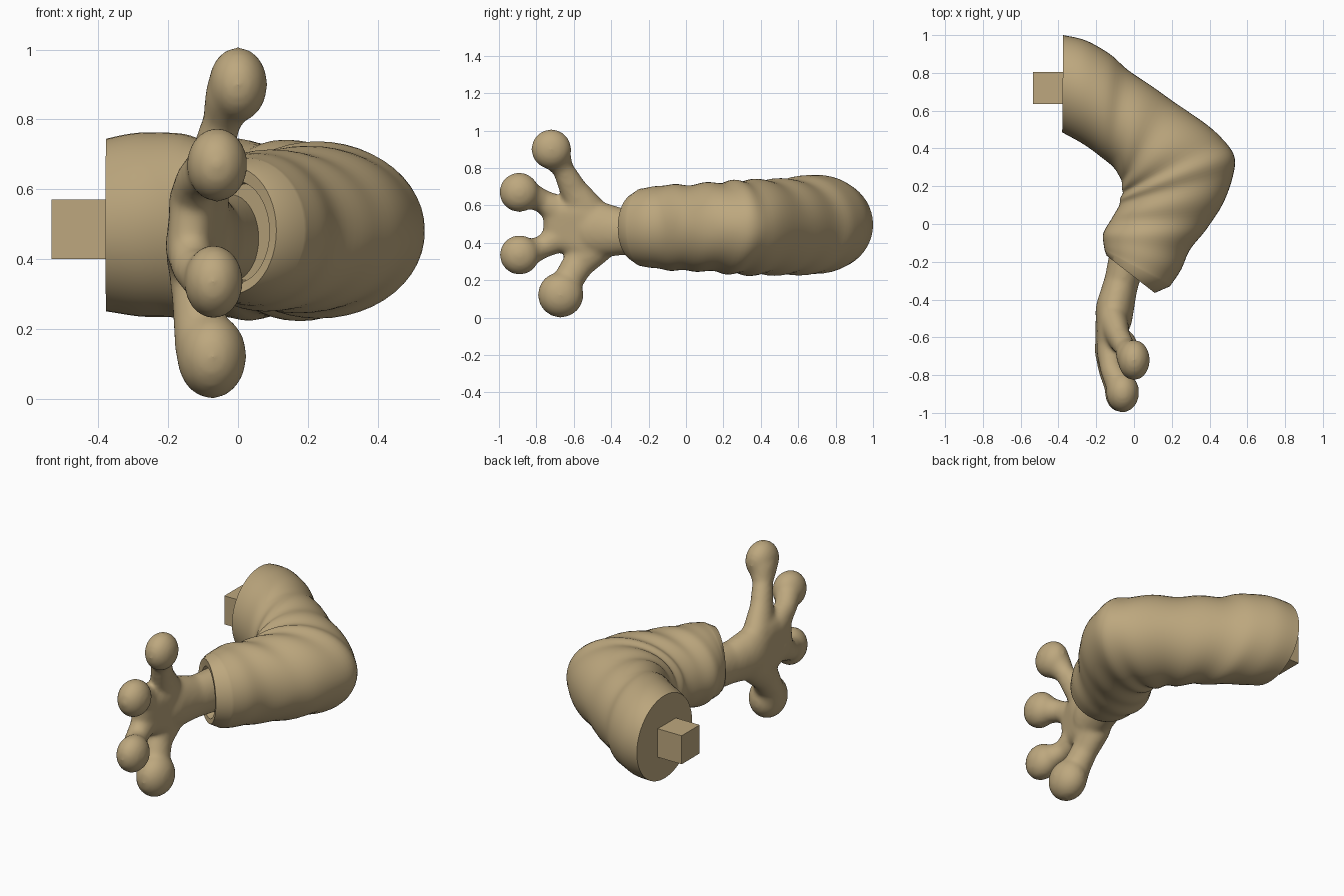
import bpy, bmesh, math
from mathutils import Vector

cube = bpy.data.objects.get("Cube")
if cube:
    bpy.data.objects.remove(cube, do_unlink=True)

tan = bpy.data.materials.new("warm_tan")
tan.use_nodes = True
COLOR = (0.51, 0.39, 0.21, 1)
tan.diffuse_color = COLOR
tan.node_tree.nodes["Principled BSDF"].inputs["Base Color"].default_value = COLOR


def make_object(name, bm, smooth_angle=None):
    bmesh.ops.recalc_face_normals(bm, faces=bm.faces[:])
    mesh = bpy.data.meshes.new(name)
    bm.to_mesh(mesh)
    bm.free()
    mesh.materials.append(tan)
    obj = bpy.data.objects.new(name, mesh)
    bpy.context.collection.objects.link(obj)
    bpy.ops.object.select_all(action='DESELECT')
    obj.select_set(True)
    bpy.context.view_layer.objects.active = obj
    if smooth_angle:
        bpy.ops.object.shade_smooth_by_angle(angle=math.radians(smooth_angle))
    return obj


def catmull(a, b, c, d, t):
    return 0.5 * (2 * b + (c - a) * t + (2 * a - 5 * b + 4 * c - d) * t * t
                  + (3 * b - a - 3 * c + d) * t ** 3)


# Sleeve: rings given by outer edge x, y, inner edge x, y, bottom z, top z
RINGS = [
    (-.375, 1.0, -.38, .485, .25, .745),
    (-.25, .97, -.28, .43, .235, .765),
    (-.13, .90, -.18, .36, .23, .755),
    (-.03, .815, -.11, .30, .23, .74),
    (.12, .71, -.07, .24, .23, .74),
    (.28, .60, -.065, .20, .23, .735),
    (.45, .47, -.06, .17, .23, .735),
    (.525, .37, -.07, .14, .235, .73),
    (.525, .25, -.08, .10, .24, .725),
    (.465, .10, -.11, .04, .25, .715),
    (.39, -.02, -.15, -.02, .25, .71),
    (.30, -.13, -.165, -.07, .255, .71),
    (.25, -.24, -.16, -.11, .265, .70),
    (.19, -.33, -.155, -.14, .275, .69),
]
RIM = [(.11, -.365, -.145, -.168, .30, .665),
       (.09, -.345, -.11, -.19, .33, .625),
       (.11, -.25, -.07, -.10, .34, .615)]
SIDES, STEPS = 48, 5
rows = [Vector(r) for r in RINGS]
fine = []
for i in range(len(rows) - 1):
    ctrl = [rows[min(max(i + k, 0), len(rows) - 1)] for k in (-1, 0, 1, 2)]
    for s in range(STEPS):
        fine.append((i + s / STEPS, catmull(*ctrl, s / STEPS)))
fine.append((len(rows) - 1, rows[-1]))
fine += [(len(rows) - 1, Vector(r)) for r in RIM]

bm = bmesh.new()
loops = []
for t, (ox, oy, ix, iy, z0, z1) in fine:
    center = Vector(((ox + ix) / 2, (oy + iy) / 2, (z0 + z1) / 2))
    side = Vector(((ox - ix) / 2, (oy - iy) / 2, 0))
    up = Vector((0, 0, (z1 - z0) / 2))
    fade = math.sin(math.pi * min(t / 13, 1))
    ring = []
    for k in range(SIDES):
        a = math.tau * k / SIDES
        # soft cloth folds, strongest on the top and bottom
        fold = 1 + fade * (.008 + .022 * abs(math.sin(a))) * math.sin(
            t * math.tau / 1.7 + 0.8 * math.sin(a))
        ring.append(bm.verts.new(center + (side * math.cos(a) + up * math.sin(a)) * fold))
    loops.append(ring)
for a, b in zip(loops, loops[1:]):
    for k in range(SIDES):
        n = (k + 1) % SIDES
        bm.faces.new((a[k], a[n], b[n], b[k]))
bm.faces.new(loops[0])
bm.faces.new(loops[-1])
make_object("sleeve", bm, 50)

# Square peg on the shoulder
bm = bmesh.new()
bmesh.ops.create_cube(bm, size=1)
for v in bm.verts:
    v.co = Vector((-.4325 + v.co.x * .205, .72 + v.co.y * .17, .485 + v.co.z * .17))
make_object("shoulder_peg", bm)


# Hand: hulls around spheres, fused into one skin
def add_hull(bm, balls):
    part = bmesh.new()
    for x, y, z, rx, r in balls:
        start = len(part.verts)
        bmesh.ops.create_icosphere(part, subdivisions=3, radius=1)
        part.verts.ensure_lookup_table()
        for v in part.verts[start:]:
            v.co = Vector((x + v.co.x * rx, y + v.co.y * r, z + v.co.z * r))
    hull = bmesh.ops.convex_hull(part, input=part.verts[:])
    loose = {g for g in hull["geom_interior"] + hull["geom_unused"]
             if isinstance(g, bmesh.types.BMVert)}
    bmesh.ops.delete(part, geom=list(loose), context='VERTS')
    bmesh.ops.delete(part, geom=[f for f in part.faces if not f.is_valid], context='FACES')
    temp = bpy.data.meshes.new("temp")
    part.to_mesh(temp)
    part.free()
    bm.from_mesh(temp)
    bpy.data.meshes.remove(temp)


def add_chain(bm, balls):
    for pair in zip(balls, balls[1:]):
        add_hull(bm, pair)


bm = bmesh.new()
# wrist and palm
add_chain(bm, [(-.02, -.12, .46, .10, .13), (-.07, -.32, .455, .09, .12),
               (-.105, -.47, .47, .10, .15)])
add_hull(bm, [(-.11, -.45, .47, .09, .14), (-.11, -.56, .56, .085, .10),
              (-.12, -.54, .40, .085, .10), (-.13, -.69, .56, .065, .075),
              (-.14, -.69, .44, .065, .075)])
# fingers: knuckle, stalk, tip
FINGERS = [
    [(-.11, -.52, .56, .08, .10), (-.08, -.60, .68, .06, .075),
     (-.045, -.66, .80, .055, .056), (-.02, -.70, .87, .075, .085)],
    [(-.13, -.66, .56, .07, .085), (-.12, -.77, .625, .06, .062),
     (-.08, -.85, .66, .07, .075)],
    [(-.14, -.66, .44, .07, .085), (-.13, -.77, .375, .06, .06),
     (-.09, -.85, .345, .07, .075)],
    [(-.12, -.49, .39, .08, .11), (-.12, -.575, .29, .07, .085),
     (-.105, -.63, .20, .08, .08), (-.09, -.66, .14, .09, .10)],
]
TIPS = [(.0, -.72, .90, .085, .108), (-.06, -.892, .67, .088, .107),
        (-.07, -.89, .335, .085, .107), (-.075, -.67, .122, .10, .123)]
for finger, tip in zip(FINGERS, TIPS):
    add_chain(bm, finger)
    add_hull(bm, [tip])
hand = make_object("hand", bm)
remesh = hand.modifiers.new("skin", 'REMESH')
remesh.mode = 'VOXEL'
remesh.voxel_size = .012
smooth = hand.modifiers.new("soften", 'SMOOTH')
smooth.factor = .5
smooth.iterations = 14
for m in ("skin", "soften"):
    bpy.ops.object.modifier_apply(modifier=m)
bpy.ops.object.shade_smooth()
